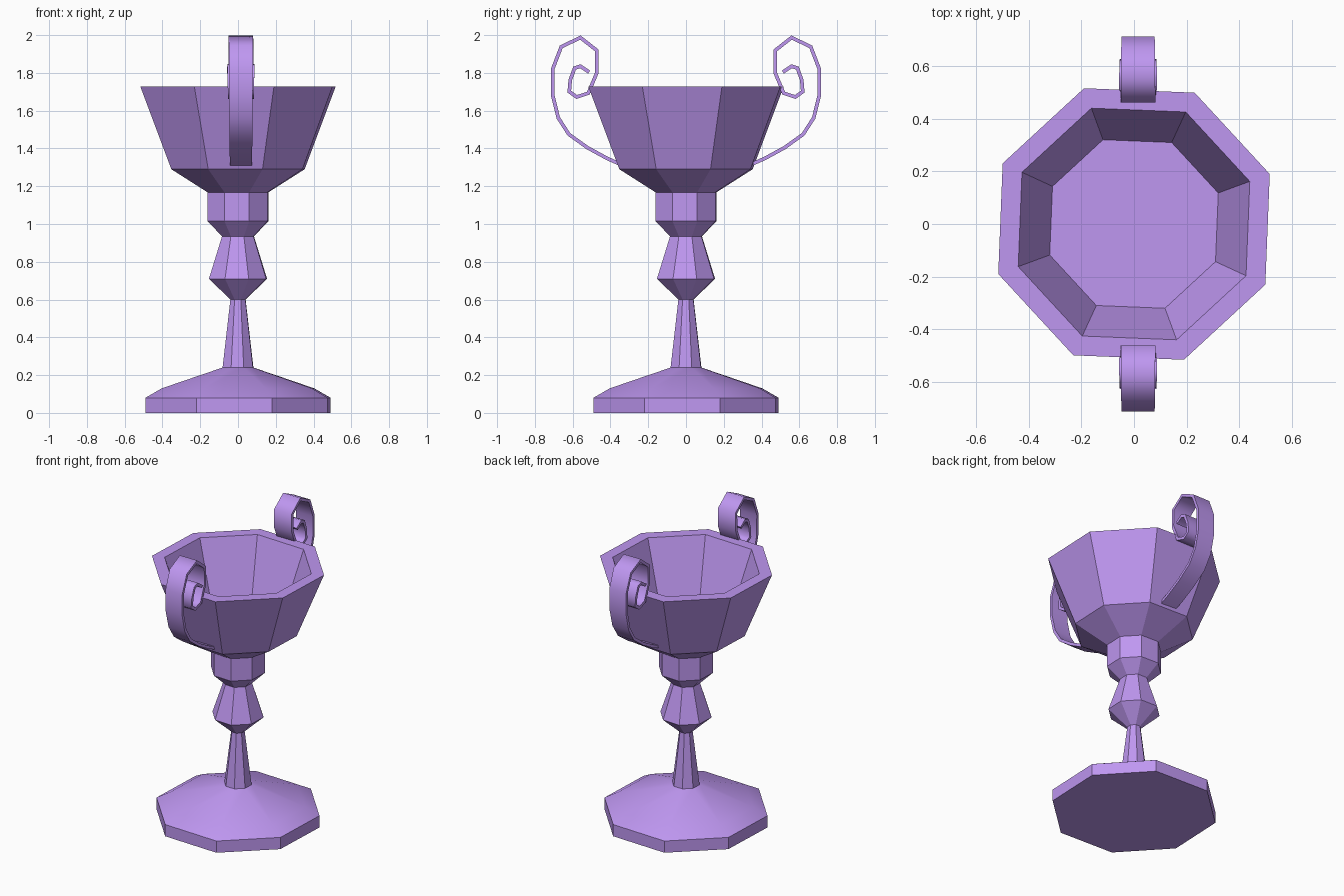
import bpy, bmesh, math
from mathutils import Vector

if "Cube" in bpy.data.objects:
    bpy.data.objects.remove(bpy.data.objects["Cube"])

purple = bpy.data.materials.new("purple")
purple.diffuse_color = (0.52, 0.31, 0.88, 1)
purple.use_nodes = True
purple.node_tree.nodes["Principled BSDF"].inputs["Base Color"].default_value = purple.diffuse_color

SIDES, TURN = 8, math.radians(20.2)


def finish(name, bm):
    bmesh.ops.recalc_face_normals(bm, faces=bm.faces)
    me = bpy.data.meshes.new(name)
    bm.to_mesh(me)
    bm.free()
    me.materials.append(purple)
    ob = bpy.data.objects.new(name, me)
    bpy.context.collection.objects.link(ob)
    return ob


def lathe(name, profile, smooth_bands=()):
    """Turn (radius, z) rings into a closed eight-sided solid."""
    bm = bmesh.new()
    rings = [[bm.verts.new((r * math.cos(TURN + math.tau * i / SIDES),
                            r * math.sin(TURN + math.tau * i / SIDES), z))
              for i in range(SIDES)] for r, z in profile]
    for k, (a, b) in enumerate(zip(rings, rings[1:])):
        for i in range(SIDES):
            j = (i + 1) % SIDES
            bm.faces.new((a[i], a[j], b[j], b[i])).smooth = k in smooth_bands
    bm.faces.new(rings[0])
    bm.faces.new(rings[-1])
    return finish(name, bm)


# whole cup body: foot, stem, knop, collar, bowl, rim, hollow
lathe("goblet_body", [
    (0.522, 0), (0.522, 0.08), (0.43, 0.13), (0.087, 0.24),
    (0.043, 0.60), (0.164, 0.71), (0.09, 0.935), (0.172, 1.015),
    (0.172, 1.168), (0.376, 1.29), (0.551, 1.728),
    (0.47, 1.728), (0.342, 1.37)], smooth_bands=(1, 2))

# scroll handle: outer edge of the ribbon in the y-z plane
path = [(0.34, 1.303), (0.42, 1.338), (0.525, 1.395), (0.627, 1.468), (0.685, 1.558),
        (0.715, 1.68), (0.715, 1.823), (0.668, 1.945), (0.558, 1.998),
        (0.462, 1.923), (0.462, 1.80), (0.51, 1.685), (0.58, 1.662),
        (0.628, 1.696), (0.622, 1.765), (0.597, 1.833), (0.558, 1.846),
        (0.508, 1.812)]
path = [Vector(p) for p in path]
THICK, MID_X = 0.019, 0.0155

bm = bmesh.new()
sections = []
for i, p in enumerate(path):
    d0 = (p - path[max(i - 1, 0)]).normalized()
    d1 = (path[min(i + 1, len(path) - 1)] - p).normalized()
    d = (d0 + d1).normalized()
    miter = 1 / max(d.dot(d1 if d1.length else d0), 0.5)
    q = p + Vector((-d.y, d.x)) * THICK * miter
    # the ribbon widens slightly towards the curl
    w = 0.058 + 0.015 * i / (len(path) - 1)
    sections.append([bm.verts.new((MID_X + x, v.x, v.y))
                     for x, v in ((-w, p), (w, p), (w, q), (-w, q))])
for a, b in zip(sections, sections[1:]):
    for i in range(4):
        j = (i + 1) % 4
        bm.faces.new((a[i], a[j], b[j], b[i])).smooth = i in (0, 2)
bm.faces.new(sections[0])
bm.faces.new(sections[-1])
handles = finish("scroll_handles", bm)
mirror = handles.modifiers.new("both_sides", 'MIRROR')
mirror.use_axis = (False, True, False)
